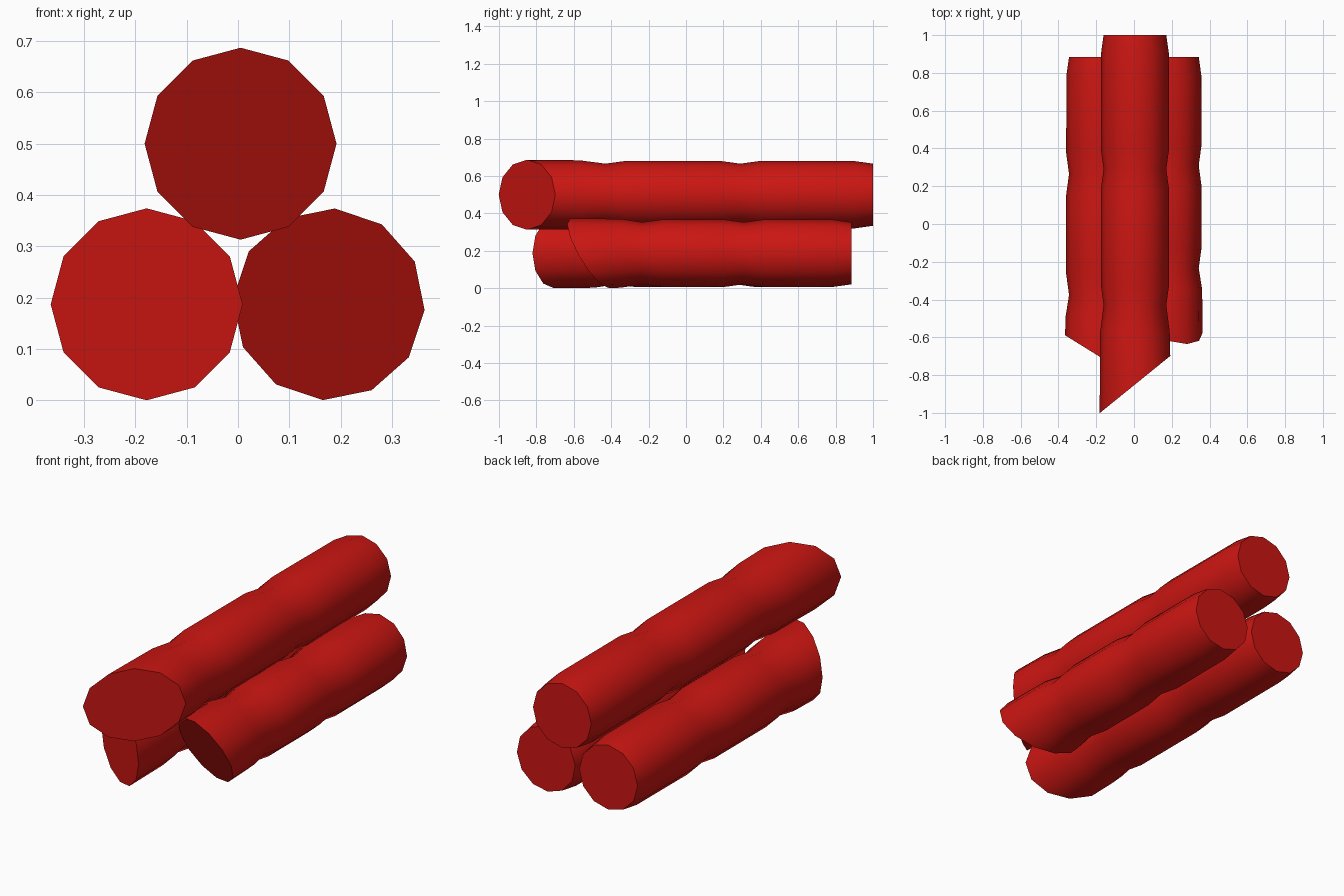
import bpy, bmesh
from math import sin, cos, radians, tau

if "Cube" in bpy.data.objects:
    bpy.data.objects.remove(bpy.data.objects["Cube"])

SIDES = 12
red = bpy.data.materials.new("red")
red.diffuse_color = (0.6, 0.008, 0.006, 1)
red.use_nodes = True
red.node_tree.nodes["Principled BSDF"].inputs["Base Color"].default_value = red.diffuse_color


def log(name, cx, cz, turn, rings, front, r_front=0.187):
    """12-sided log along y; rings are (y, radius) from the back,
    front is (centre y, slope in x, slope in z) of the slanted cut."""
    bm = bmesh.new()
    fy, sx, sz = front
    loops = []
    for y, r in rings + [(None, r_front)]:
        loop = []
        for i in range(SIDES):
            a = tau * i / SIDES + radians(turn)
            x, z = r * cos(a), r * sin(a)
            yy = fy + sx * x + sz * z if y is None else y
            loop.append(bm.verts.new((cx + x, yy, cz + z)))
        loops.append(loop)
    for a, b in zip(loops, loops[1:]):
        for i in range(SIDES):
            j = (i + 1) % SIDES
            bm.faces.new((a[i], a[j], b[j], b[i]))
    bm.faces.new(loops[0])
    bm.faces.new(loops[-1])
    bmesh.ops.recalc_face_normals(bm, faces=bm.faces)
    me = bpy.data.meshes.new(name)
    bm.to_mesh(me)
    bm.free()
    ob = bpy.data.objects.new(name, me)
    bpy.context.collection.objects.link(ob)
    me.materials.append(red)
    bpy.ops.object.select_all(action='DESELECT')
    ob.select_set(True)
    bpy.context.view_layer.objects.active = ob
    bpy.ops.object.shade_smooth_by_angle(angle=radians(40))


def profile(back, grooves, last):
    """Tapered back end, then a narrow groove between swollen sections."""
    rings = [(back, 0.166), (back - 0.1, 0.180)]
    for g in grooves:
        rings += [(g + 0.11, 0.181), (g, 0.166), (g - 0.11, 0.181)]
    rings[-1] = (last, 0.184)
    return rings


# Upper log, cut sideways
log("top_log", 0.005, 0.5, 0, profile(1.0, (0.29, -0.43), -0.57), (-0.85, 0.81, 0))
# Lower left log, cut the other way
log("left_log", -0.178, 0.187, 0, profile(0.885, (0.265, -0.375), -0.49), (-0.705, -0.62, 0))
# Lower right log, cut diagonally
log("right_log", 0.177, 0.187, -3.5, profile(0.885, (0.31, -0.235), -0.345), (-0.515, -0.35, -0.54))
